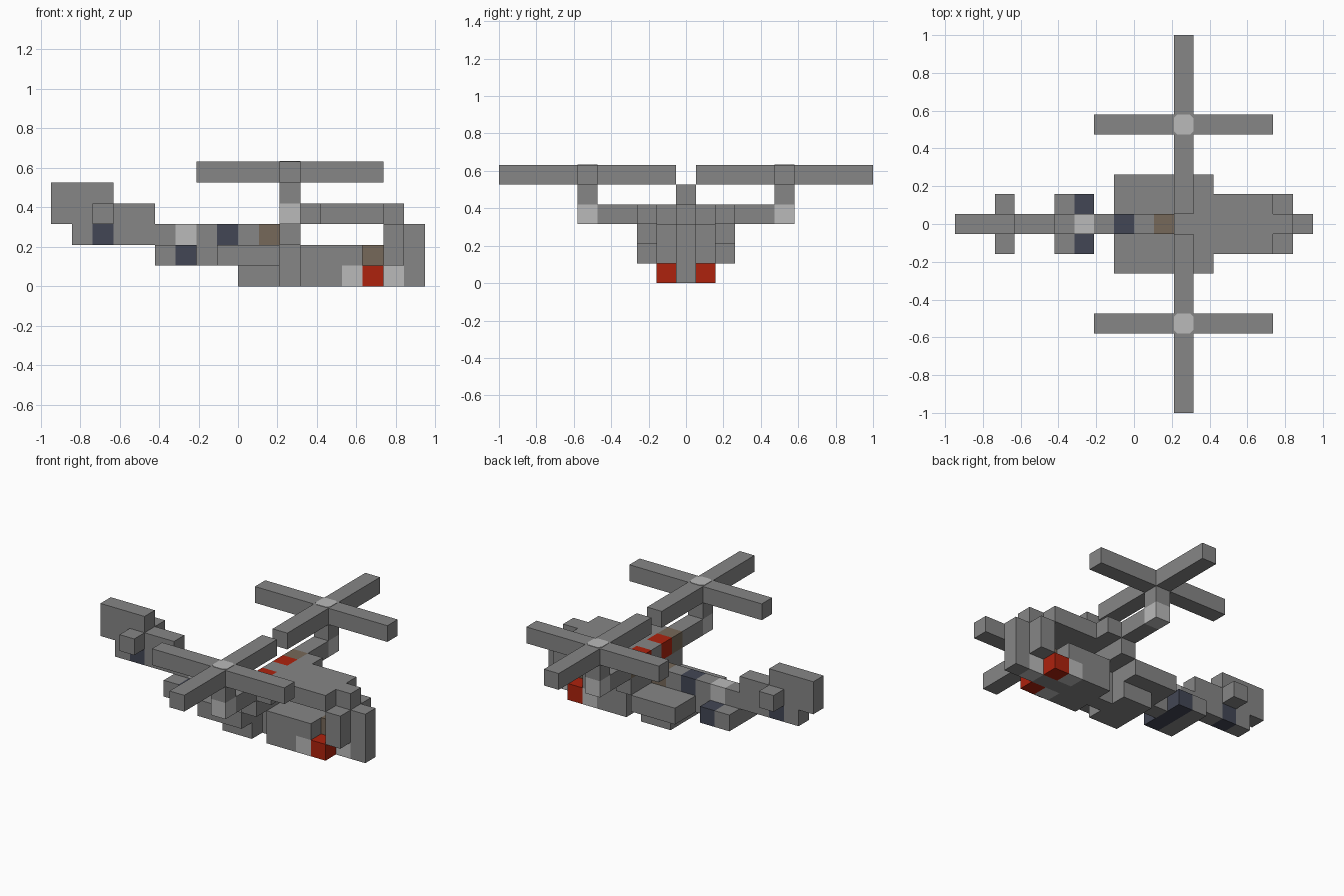
import bpy
import bmesh

U = 2 / 19  # edge length of one block

cube = bpy.data.objects.get("Cube")
if cube:
    bpy.data.objects.remove(cube, do_unlink=True)


def material(name, rgb):
    m = bpy.data.materials.new(name)
    m.use_nodes = True
    m.diffuse_color = (*rgb, 1)
    bsdf = next(n for n in m.node_tree.nodes if n.type == "BSDF_PRINCIPLED")
    bsdf.inputs["Base Color"].default_value = (*rgb, 1)
    return m


GREY = material("hull grey", (0.24, 0.24, 0.24))
LIGHT = material("light grey", (0.49, 0.49, 0.49))
RED = material("red", (0.42, 0.016, 0.004))
NAVY = material("dark navy", (0.055, 0.062, 0.09))
BROWN = material("brown", (0.18, 0.14, 0.10))


def part(name, mat, *boxes):
    """One object from blocks, each given as inclusive (x), (y), (z) cell ranges."""
    bm = bmesh.new()
    for ranges in boxes:
        lo = [r[0] for r in ranges]
        hi = [r[-1] + 1 for r in ranges]
        cell = bmesh.ops.create_cube(bm, size=1)["verts"]
        for v in cell:
            p = [hi[a] if v.co[a] > 0 else lo[a] for a in range(3)]
            v.co = ((p[0] - 9) * U, (p[1] - 0.5) * U, p[2] * U)
    mesh = bpy.data.meshes.new(name)
    bm.to_mesh(mesh)
    bm.free()
    mesh.materials.append(mat)
    obj = bpy.data.objects.new(name, mesh)
    bpy.context.collection.objects.link(obj)
    return obj


def pair(name, mat, *boxes):
    """The same part on both sides of the centre line."""
    part("back_" + name, mat, *boxes)
    part("front_" + name, mat,
         *[(x, (-y[-1], -y[0]), z) for x, y, z in boxes])


MID = (0,)
NARROW = (-1, 1)
WIDE = (-2, 2)

# Tail boom and fin
part("tail_fin", GREY, ((0, 2), MID, (4,)), ((0, 4), MID, (3,)))
part("tail_boom", GREY, ((1,), MID, (2,)), ((3, 5), MID, (2,)))
part("tail_light", NAVY, ((2,), MID, (2,)))
pair("tail_plane", GREY, ((2,), (1,), (3,)))

# Cockpit spine
part("spine", GREY, ((7,), MID, (2,)), ((9,), MID, (2,)))
part("spine_cap", LIGHT, ((6,), MID, (2,)))
part("spine_window", NAVY, ((8,), MID, (2,)))
part("spine_vent", BROWN, ((10,), MID, (2,)))

# Lower fuselage
part("rear_stub", GREY, ((5,), NARROW, (1,)), ((7,), MID, (1,)))
part("rear_stub_band", NAVY, ((6,), NARROW, (1,)))
part("wide_deck", GREY, ((8, 10), WIDE, (1,)))
part("centre_joint", GREY, ((11,), MID, (0, 1)))
part("wing_root", GREY, ((11,), WIDE, (2,)))
part("cabin_floor", GREY, ((12, 14), NARROW, (1,)))
part("rear_keel", GREY, ((9, 10), NARROW, (0,)))
part("forward_keel", GREY, ((12, 13), NARROW, (0,)), ((14, 15), MID, (0,)))
pair("keel_trim", LIGHT, ((14,), (1,), (0,)))
pair("keel_lamp", RED, ((15,), (1,), (0,)))
part("cabin_core", BROWN, ((15,), MID, (1,)))

# Nose
part("nose", GREY, ((16,), NARROW, (1, 2)), ((17,), MID, (0, 2)))
part("nose_trim", LIGHT, ((16,), MID, (0,)))

# Roof
part("roof", GREY, ((12,), WIDE, (3,)), ((13, 15), NARROW, (3,)),
     ((16,), MID, (3,)))

# Cross arm with rotor pylons
part("arm_centre", GREY, ((11,), MID, (3,)))
pair("arm_lamp", RED, ((11,), (1,), (3,)))
pair("arm_vent", BROWN, ((11,), (2,), (3,)))
pair("arm", GREY, ((11,), (3, 4), (3,)))
pair("pylon_base", LIGHT, ((11,), (5,), (3,)))
pair("pylon", GREY, ((11,), (5,), (4,)))

# Rotors
pair("rotor_blades", GREY, ((7, 15), (5,), (5,)),
     ((11,), (1, 4), (5,)), ((11,), (6, 9), (5,)))

# Hub caps: thin plates with clipped corners
for side, label in ((1, "back"), (-1, "front")):
    bm = bmesh.new()
    h, c = U * 0.5, U * 0.32
    outline = [(h, -c), (h, c), (c, h), (-c, h), (-h, c), (-h, -c), (-c, -h), (c, -h)]
    top = bm.faces.new([bm.verts.new((x, y, 0.003)) for x, y in outline])
    skirt = bmesh.ops.extrude_face_region(bm, geom=[top])["geom"]
    for v in skirt:
        if isinstance(v, bmesh.types.BMVert):
            v.co.z = 0
    bmesh.ops.recalc_face_normals(bm, faces=bm.faces)
    mesh = bpy.data.meshes.new(label + "_hub_cap")
    bm.to_mesh(mesh)
    bm.free()
    mesh.materials.append(LIGHT)
    cap = bpy.data.objects.new(label + "_hub_cap", mesh)
    cap.location = (2.5 * U, side * 5 * U, 6 * U)
    bpy.context.collection.objects.link(cap)
